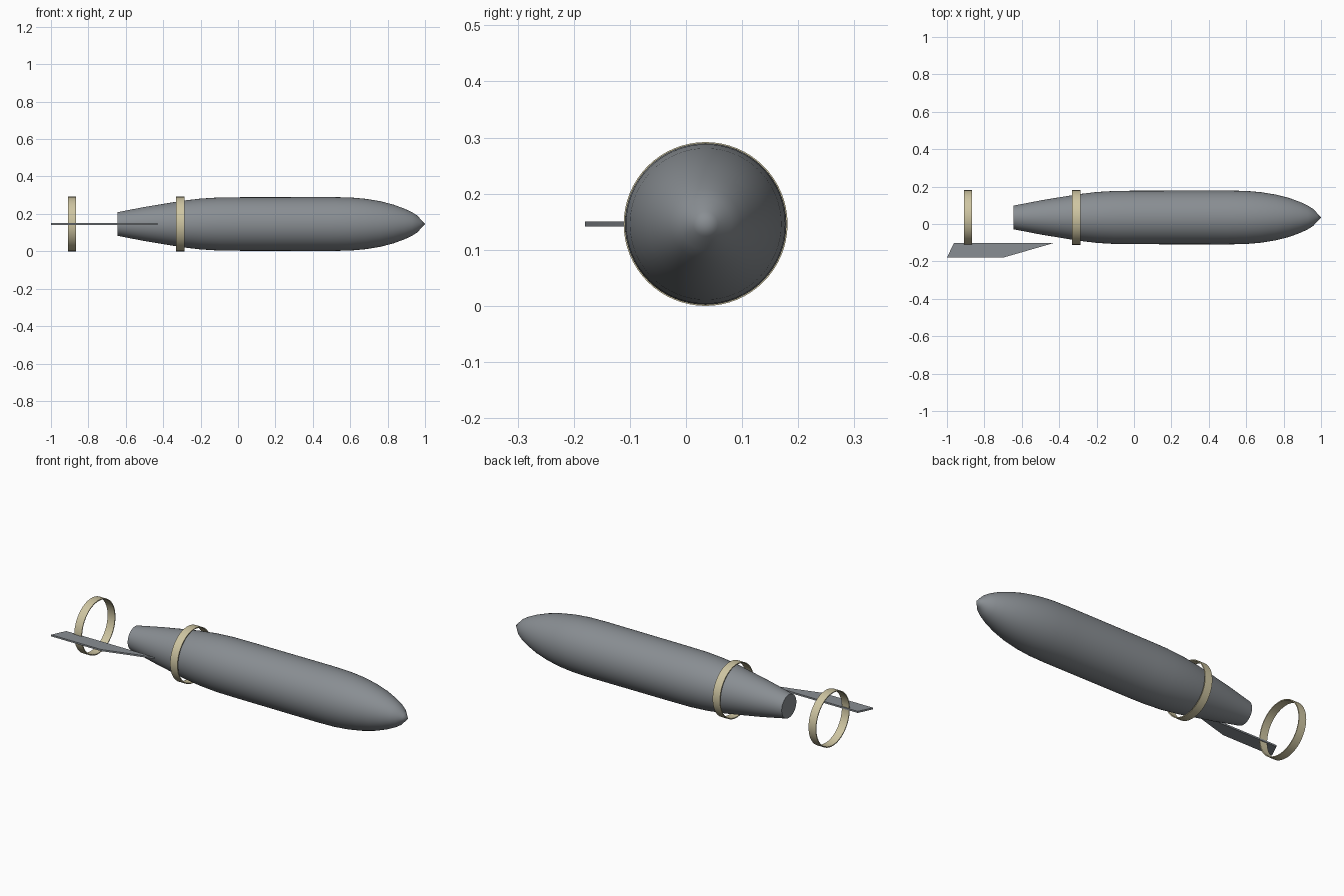
import bpy, bmesh, math

if "Cube" in bpy.data.objects:
    bpy.data.objects.remove(bpy.data.objects["Cube"])

AXIS_Y, AXIS_Z = 0.035, 0.146


def material(name, rgb):
    m = bpy.data.materials.new(name)
    m.diffuse_color = (*rgb, 1)
    m.use_nodes = True
    m.node_tree.nodes["Principled BSDF"].inputs["Base Color"].default_value = m.diffuse_color
    return m


steel = material("steel grey", (0.25, 0.27, 0.29))
brass = material("pale brass", (0.62, 0.56, 0.36))


def finish(name, bm, mat, angle):
    bmesh.ops.remove_doubles(bm, verts=bm.verts, dist=1e-5)
    bmesh.ops.recalc_face_normals(bm, faces=bm.faces)
    me = bpy.data.meshes.new(name)
    bm.to_mesh(me)
    bm.free()
    me.materials.append(mat)
    ob = bpy.data.objects.new(name, me)
    bpy.context.collection.objects.link(ob)
    bpy.ops.object.select_all(action='DESELECT')
    bpy.context.view_layer.objects.active = ob
    ob.select_set(True)
    bpy.ops.object.shade_smooth_by_angle(angle=math.radians(angle))
    return ob


def lathe(name, profile, mat, closed=False, steps=64):
    """Spin an (x, radius) profile around the long axis."""
    bm = bmesh.new()
    vs = [bm.verts.new((x, AXIS_Y, AXIS_Z + r)) for x, r in profile]
    edges = [bm.edges.new(p) for p in zip(vs, vs[1:])]
    if closed:
        edges.append(bm.edges.new((vs[-1], vs[0])))
    bmesh.ops.spin(bm, geom=vs + edges, cent=(0, AXIS_Y, AXIS_Z),
                   axis=(1, 0, 0), angle=math.tau, steps=steps)
    return finish(name, bm, mat, 40)


# Hull: flat tail, tapered rear, straight middle, blunt pointed nose
lathe("hull", [(-0.645, 0), (-0.645, 0.063), (-0.5, 0.091), (-0.3, 0.124),
               (-0.2, 0.136), (-0.1, 0.142), (0, 0.143), (0.5, 0.144),
               (0.6, 0.142), (0.68, 0.135), (0.76, 0.122), (0.83, 0.104),
               (0.89, 0.082), (0.93, 0.063), (0.957, 0.046), (0.98, 0.022),
               (1.0, 0)], steel)

# Thin tail bands
for name, x in (("rear_ring", -0.887), ("front_ring", -0.309)):
    a, b = x - 0.022, x + 0.022
    lathe(name, [(a, 0.146), (b, 0.146), (b, 0.141), (a, 0.141)], brass, True)

# Swept side fin
bm = bmesh.new()
outline = [(-1.0, -0.18), (-0.7, -0.18), (-0.43, -0.102), (-0.963, -0.102)]
face = bm.faces.new([bm.verts.new((x, y, AXIS_Z - 0.0045)) for x, y in outline])
ext = bmesh.ops.extrude_face_region(bm, geom=[face])["geom"]
bmesh.ops.translate(bm, vec=(0, 0, 0.009),
                    verts=[v for v in ext if isinstance(v, bmesh.types.BMVert)])
finish("side_fin", bm, steel, 30)
